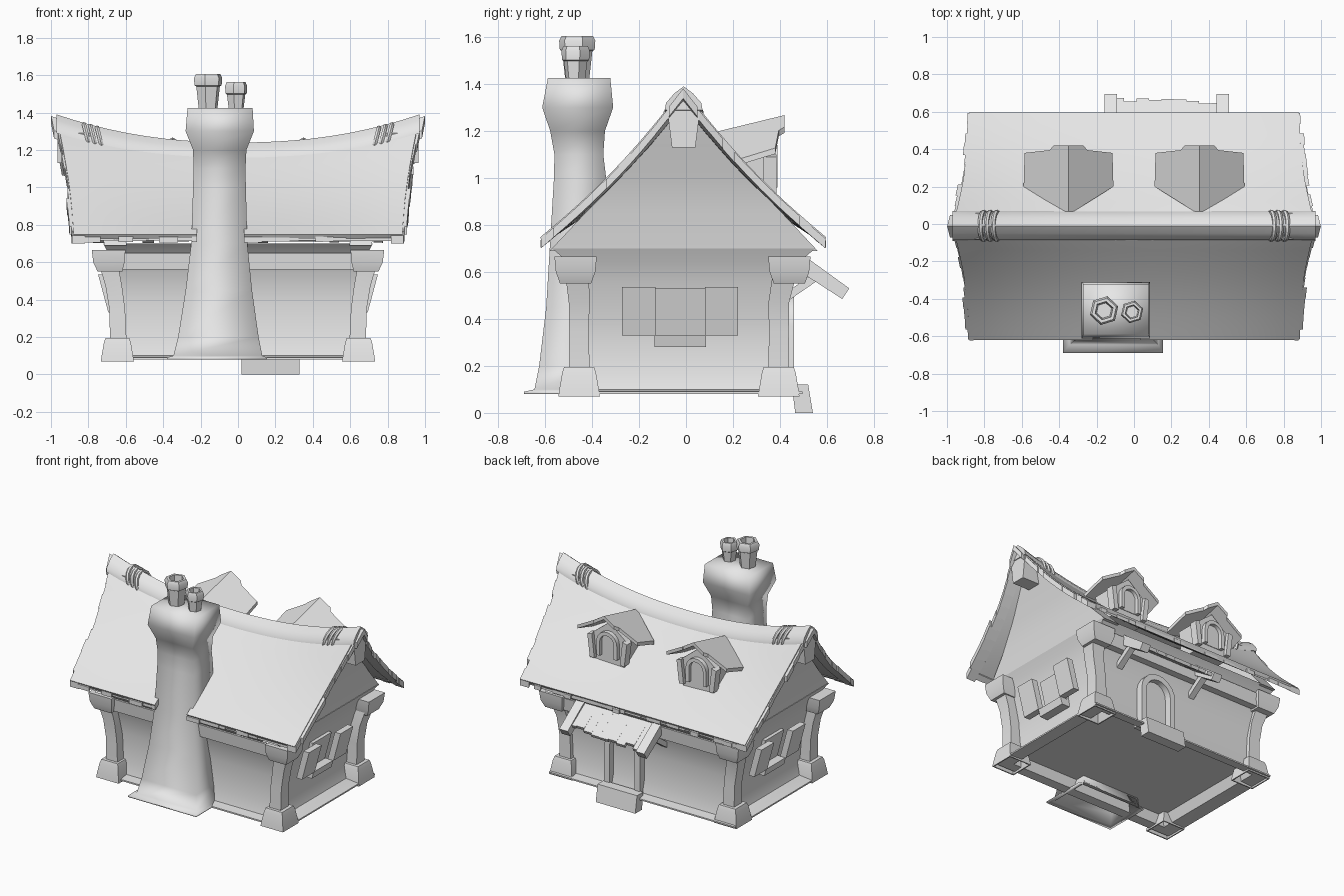
import bpy, bmesh, math, random
from math import sin, cos, pi

random.seed(4)
if "Cube" in bpy.data.objects:
    bpy.data.objects.remove(bpy.data.objects["Cube"], do_unlink=True)

mat = bpy.data.materials.new("plain grey clay")
mat.use_nodes = True
GREY = (0.8, 0.8, 0.8, 1)
mat.diffuse_color = GREY
mat.node_tree.nodes["Principled BSDF"].inputs["Base Color"].default_value = GREY
parts = []


def finish(name, bm, solid=0.0):
    bmesh.ops.recalc_face_normals(bm, faces=bm.faces)
    me = bpy.data.meshes.new(name)
    bm.to_mesh(me)
    bm.free()
    ob = bpy.data.objects.new(name, me)
    bpy.context.scene.collection.objects.link(ob)
    me.materials.append(mat)
    if solid:
        mod = ob.modifiers.new("thickness", "SOLIDIFY")
        mod.thickness, mod.offset = solid, 0
        bpy.context.view_layer.objects.active = ob
        bpy.ops.object.modifier_apply(modifier=mod.name)
    parts.append(ob)
    return ob


def loft(name, rings):
    """Skin a row of closed cross-sections and cap both ends."""
    bm = bmesh.new()
    vs = [[bm.verts.new(p) for p in r] for r in rings]
    n = len(vs[0])
    for a, b in zip(vs, vs[1:]):
        for i in range(n):
            j = (i + 1) % n
            bm.faces.new((a[i], a[j], b[j], b[i]))
    bm.faces.new(vs[0])
    bm.faces.new(vs[-1])
    return finish(name, bm)


def rect(z, x0, x1, y0, y1):
    return [(x0, y0, z), (x1, y0, z), (x1, y1, z), (x0, y1, z)]


def prism_x(name, yz, x0, x1):
    return loft(name, [[(x, y, z) for y, z in yz] for x in (x0, x1)])


def prism_y(name, xz, y0, y1):
    return loft(name, [[(x, y, z) for x, z in xz] for y in (y0, y1)])


def sheet(name, points, thick):
    return loft(name, [[(x, y, z + d * thick / 2) for x, y, z in points] for d in (-1, 1)])


def arch(name, cx, y0, y1, z0, r, h, w):
    """Arched frame with a recessed panel behind it."""
    def outline(rad):
        arc = [(cx + rad * cos(a * pi / 10), z0 + h + rad * sin(a * pi / 10)) for a in range(11)]
        return [(cx + rad, z0)] + arc + [(cx - rad, z0)]
    inner, outer = outline(r), outline(r + w)
    rings = []
    for i, o in zip(inner, outer):
        rings.append([(i[0], y0, i[1]), (o[0], y0, o[1]), (o[0], y1, o[1]), (i[0], y1, i[1])])
    loft(name + "_frame", rings)
    prism_y(name + "_panel", inner, y0, y0 + (y1 - y0) * 0.35)


# House body: recessed floor, flat ground flange, flared eaves
body = [(0.15, 0.6, 0.42), (0.085, 0.63, 0.44), (0.08, 0.73, 0.505), (0.09, 0.73, 0.505), (0.1, 0.63, 0.44),
        (0.18, 0.605, 0.42), (0.38, 0.62, 0.42), (0.55, 0.66, 0.44), (0.64, 0.69, 0.49), (0.7, 0.72, 0.56)]
loft("house_walls", [rect(z, -x, x, -y - 0.01, y - 0.01) for z, x, y in body])

# Gable ends leaning outward to the ridge
for s in (-1, 1):
    rows = [(0.69, 0.715, 0.57), (0.85, 0.74, 0.42), (1.0, 0.785, 0.27), (1.14, 0.835, 0.14), (1.29, 0.88, 0.02)]
    loft("gable_wall", [rect(z, s * (x - 0.12), s * x, -y - 0.01, y - 0.01) for z, x, y in rows])


# Sagging roof
def ridge(x):
    return 1.17 + 0.16 * abs(x) ** 2.2


def roof_point(s, t, drop=0.0):
    a = abs(t)
    x = s * (0.97 - 0.09 * a - 0.02 * sin(pi * min(a, 1)))
    top = ridge(x) + 0.038
    z = top + (0.735 - top) * a - 0.028 * sin(pi * min(a, 1)) - drop
    return (x, 0.6 * t - 0.012, z)


# The front eave is notched between these two fractions to let the chimney through
NOTCH = (-0.25, 0.035)
stops = [i / 12 for i in range(-12, 13)]
stops[12] = NOTCH[1]
rows = [j / 10 for j in range(-10, 11)]
bm = bmesh.new()
grid = [[bm.verts.new(roof_point(s, t)) for t in rows] for s in stops]
for i in range(len(stops) - 1):
    for j in range(len(rows) - 1):
        if not (NOTCH[0] <= stops[i] < NOTCH[1] and rows[j] < -0.65):
            bm.faces.new((grid[i][j], grid[i + 1][j], grid[i + 1][j + 1], grid[i][j + 1]))
finish("roof", bm, 0.03)

# Ragged shingles along the gable edges and the eaves
for side in (-1, 1):
    for end in (-1, 1):
        for k in range(11):
            a, b = k / 11, (k + 1) / 11 + 0.01
            e = end * (1.03 if k == 0 else 1.003 + random.random() * 0.025)
            corners = [(end * 0.93, a), (e, a), (e, b), (end * 0.93, b)]
            sheet("edge_shingle", [roof_point(s, side * t, 0.008) for s, t in corners], 0.042)
    for lo, hi in (((-1, NOTCH[0]), (NOTCH[1], 1)) if side < 0 else ((-1, 1),)):
        s = lo
        while s < hi - 0.001:
            e = min(hi, s + random.uniform(0.04, 0.12))
            t = random.uniform(0.985, 1.015)
            corners = [(s, 0.94), (e, 0.94), (e, t), (s, t)]
            sheet("eave_shingle", [roof_point(u, side * v, 0.01) for u, v in corners], 0.03)
            s = e

# Ridge cap, rope bindings and ridge beam ends
half = [(0.08, -0.03), (0.075, 0), (0.04, 0.04)]
section = half + [(0, 0.07)] + [(-y, z) for y, z in reversed(half)]
xs = [-0.97 + 1.94 * i / 20 for i in range(21)]
loft("ridge_cap", [[(x, y - 0.01, ridge(x) + z) for y, z in section] for x in xs])
for s in (-1, 1):
    for k in range(3):
        x = s * (0.735 + 0.035 * k)
        bpy.ops.mesh.primitive_torus_add(location=(x, -0.01, ridge(x) - 0.005), rotation=(0, pi / 2 + s * 0.25, 0),
                                         major_radius=0.074, minor_radius=0.013,
                                         major_segments=14, minor_segments=6)
        ob = bpy.context.object
        ob.name = "ridge_rope"
        ob.data.materials.append(mat)
        parts.append(ob)
    prism_x("ridge_beam_end", [(-0.06, 1.13), (0.04, 1.13), (0.06, 1.29), (-0.08, 1.29)], s * 0.78, s * 0.965)

# Corner posts with hollow feet and capitals
for s in (-1, 1):
    for yf, yc in ((-0.455, -0.47), (0.395, 0.44)):
        def block(name, levels):
            loft(name, [rect(z, s * (x - h), s * (x + h), y - h, y + h) for z, x, y, h in levels])
        block("post_foot", [(0.13, 0.645, yf, 0.06), (0.07, 0.645, yf, 0.08), (0.07, 0.645, yf, 0.088),
                            (0.1, 0.645, yf, 0.084), (0.17, 0.645, yf, 0.072), (0.195, 0.645, yf, 0.064)])
        block("post_shaft", [(0.18, 0.64, yf, 0.044), (0.35, 0.646, yf, 0.042), (0.47, 0.664, yf, 0.044),
                             (0.58, 0.69, (yf + yc) / 2, 0.05)])
        block("post_capital", [(0.55, 0.685, yc, 0.066), (0.6, 0.69, yc, 0.084), (0.665, 0.692, yc, 0.09)])

# Wall beams below the eaves
for y in (-0.49, 0.47):
    loft("eave_beam", [rect(z, -0.64, 0.64, y - h, y + h) for z, h in ((0.56, 0.025), (0.65, 0.035))])

# Gable windows with shutters, leaning with the wall
for s in (-1, 1):
    def lean(name, y0, y1, z0, z1, d0, d1):
        face = lambda z: 0.61 + 0.27 * (z - 0.3)
        pts = [(face(z0) + d0, z0), (face(z0) + d1, z0), (face(z1) + d1, z1), (face(z1) + d0, z1)]
        prism_y(name, [(s * x, z) for x, z in pts], y0, y1)
    lean("window_pane", -0.13, 0.08, 0.33, 0.53, -0.02, 0.008)
    lean("window_sill", -0.135, 0.085, 0.28, 0.33, -0.02, 0.07)
    for y0, y1 in ((-0.272, -0.13), (0.08, 0.222)):
        lean("window_shutter", y0, y1, 0.33, 0.535, 0.03, 0.075)

# Chimney stack
stack = [(0.14, -0.32, 0.11, -0.6, -0.36), (0.08, -0.345, 0.13, -0.645, -0.36), (0.08, -0.38, 0.155, -0.69, -0.36),
         (0.09, -0.38, 0.155, -0.69, -0.36), (0.1, -0.345, 0.13, -0.645, -0.36), (0.2, -0.32, 0.11, -0.625, -0.36),
         (0.45, -0.28, 0.075, -0.595, -0.36), (0.7, -0.25, 0.05, -0.58, -0.35), (1.0, -0.24, 0.042, -0.562, -0.34),
         (1.1, -0.238, 0.04, -0.56, -0.352), (1.2, -0.24, 0.045, -0.578, -0.345), (1.3, -0.28, 0.085, -0.612, -0.31),
         (1.425, -0.27, 0.078, -0.588, -0.322)]
loft("chimney_stack", [rect(*r) for r in stack])


# Hollow six-sided chimney pots
def pot(cx, cy, k, top):
    profile = [(1.4, 0.05), (top - 0.065, 0.066), (top - 0.06, 0.076), (top - 0.02, 0.079), (top, 0.068),
               (top, 0.05), (top - 0.1, 0.042)]
    loft("chimney_pot", [[(cx + k * r * cos(a * pi / 3 + 0.3), cy + k * r * sin(a * pi / 3 + 0.3), z)
                          for a in range(6)] for z, r in profile])


pot(-0.16, -0.463, 1, 1.605)
pot(-0.01, -0.47, 0.78, 1.562)

# Dormers on the back slope
for cx in (-0.35, 0.35):
    prism_y("dormer_body", [(cx + x, z) for x, z in
            ((-0.12, 0.9), (-0.14, 1.09), (0, 1.2), (0.14, 1.09), (0.12, 0.9))], 0.2, 0.36)
    arch("dormer_window", cx, 0.35, 0.39, 0.96, 0.055, 0.1, 0.025)
    for s in (-1, 1):
        prism_y("dormer_post", [(cx + s * x, z) for x, z in
                ((0.1, 0.93), (0.135, 0.93), (0.155, 1.09), (0.12, 1.1))], 0.33, 0.385)
        pts = [(0, 0.05, 1.165), (0, 0.42, 1.255), (0.08, 0.42, 1.205), (0.1, 0.395, 1.19),
               (0.235, 0.38, 1.115), (0.24, 0.2, 1.06)]
        sheet("dormer_roof", [(cx + s * x, y, z) for x, y, z in pts], 0.025)

# Back door, step and porch
arch("door", 0.18, 0.38, 0.46, 0.1, 0.1, 0.27, 0.04)
prism_x("door_step", [(0.45, 0.12), (0.52, 0.12), (0.54, 0), (0.465, 0)], 0.02, 0.33)
for k in range(9):
    x, e = -0.12 + k * 0.0667, random.uniform(-0.02, 0.015)
    prism_x("porch_plank", [(0.45, 0.69), (0.66 + e, 0.545 - e * 0.8), (0.65 + e, 0.525 - e * 0.8), (0.44, 0.66)],
            x, x + 0.0667)
for x in (-0.125, 0.475):
    prism_x("porch_rafter", [(0.46, 0.7), (0.695, 0.53), (0.665, 0.485), (0.44, 0.63)], x - 0.033, x + 0.033)
    prism_x("porch_strut", [(0.41, 0.5), (0.55, 0.6), (0.57, 0.57), (0.41, 0.46)], x - 0.022, x + 0.022)

# Smooth shading with sharp corners; the worn chimney is soft all round
for limit, soft in ((35, False), (100, True)):
    bpy.ops.object.select_all(action="DESELECT")
    chosen = [ob for ob in parts if (ob.name == "chimney_stack") == soft]
    for ob in chosen:
        ob.select_set(True)
    bpy.context.view_layer.objects.active = chosen[0]
    bpy.ops.object.shade_smooth_by_angle(angle=math.radians(limit))
